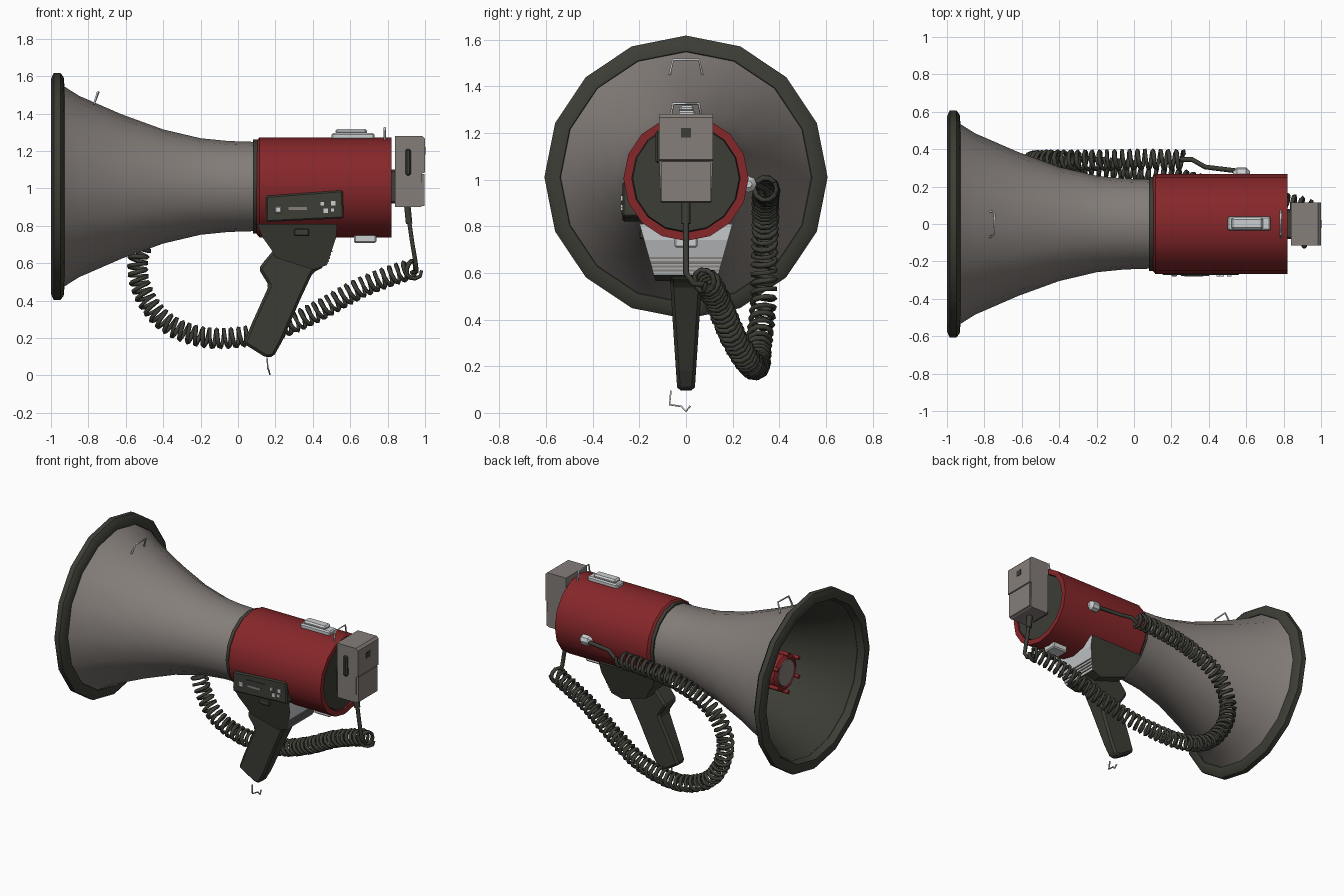
import bpy, bmesh, math
from mathutils import Vector

if "Cube" in bpy.data.objects:
    bpy.data.objects.remove(bpy.data.objects["Cube"])

CZ = 1.01  # height of the horn axis


def mat(name, rgb):
    m = bpy.data.materials.new(name)
    m.diffuse_color = (*rgb, 1)
    m.use_nodes = True
    m.node_tree.nodes["Principled BSDF"].inputs["Base Color"].default_value = m.diffuse_color
    return m


GREY = mat("warm grey", (0.235, 0.21, 0.195))
DARK = mat("dark olive", (0.047, 0.047, 0.037))
RED = mat("red", (0.24, 0.02, 0.023))
SILVER = mat("silver", (0.60, 0.62, 0.63))


def finish(bm, name, mats, smooth=None, bevel=0, fix=True):
    if fix:
        bmesh.ops.recalc_face_normals(bm, faces=bm.faces)
    me = bpy.data.meshes.new(name)
    bm.to_mesh(me)
    bm.free()
    for m in mats:
        me.materials.append(m)
    ob = bpy.data.objects.new(name, me)
    bpy.context.collection.objects.link(ob)
    if bevel:
        b = ob.modifiers.new("bevel", 'BEVEL')
        b.width, b.segments, b.limit_method = bevel, 1, 'ANGLE'
    if smooth:
        bpy.ops.object.select_all(action='DESELECT')
        ob.select_set(True)
        bpy.context.view_layer.objects.active = ob
        bpy.ops.object.shade_smooth_by_angle(angle=math.radians(smooth))
    return ob


def lathe(name, prof, mats, n=16, closed=False, caps=False, split=None, smooth=35, cy=0, cz=CZ):
    """Spin (x, radius) points round the x axis; rows from index split use mats[1]."""
    bm = bmesh.new()
    rings = [[bm.verts.new((x, cy + r * math.sin(2 * math.pi * k / n), cz + r * math.cos(2 * math.pi * k / n)))
              for k in range(n)] for x, r in prof]
    for i in range(len(rings) if closed else len(rings) - 1):
        a, b = rings[i], rings[(i + 1) % len(rings)]
        for k in range(n):
            f = bm.faces.new((a[k], a[(k + 1) % n], b[(k + 1) % n], b[k]))
            f.material_index = int(split is not None and i >= split)
    if caps:
        bm.faces.new(rings[0])
        bm.faces.new(rings[-1])
    return finish(bm, name, mats, smooth)


def box(name, lo, hi, m, bevel=0):
    bm = bmesh.new()
    bmesh.ops.create_cube(bm, size=1)
    for v in bm.verts:
        v.co = [(a + b) / 2 + c * (b - a) for a, b, c in zip(lo, hi, v.co)]
    return finish(bm, name, [m], bevel=bevel)


def prism(name, outline, width, mats, bevel=0, rule=None, y0=None):
    """Extrude an (x, z) outline across y; width(z) gives the half width."""
    bm = bmesh.new()
    a = [bm.verts.new((x, -width(z), z)) for x, z in outline]
    b = [bm.verts.new((x, width(z) if y0 is None else y0, z)) for x, z in outline]
    bm.faces.new(a)
    bm.faces.new(b[::-1])
    n = len(a)
    for i in range(n):
        bm.faces.new((a[i], b[i], b[(i + 1) % n], a[(i + 1) % n]))
    bmesh.ops.recalc_face_normals(bm, faces=bm.faces)
    if rule:
        for f in bm.faces:
            f.material_index = int(rule(f))
    return finish(bm, name, mats, bevel=bevel)


def tube(name, pts, r, m, res=0):
    cu = bpy.data.curves.new(name, 'CURVE')
    cu.dimensions, cu.bevel_depth, cu.bevel_resolution, cu.use_fill_caps = '3D', r, res, True
    sp = cu.splines.new('POLY')
    sp.points.add(len(pts) - 1)
    for p, q in zip(sp.points, pts):
        p.co = (*q, 1)
    cu.materials.append(m)
    ob = bpy.data.objects.new(name, cu)
    bpy.context.collection.objects.link(ob)
    return ob


# Horn: grey shell outside, dark inside
outer = [(0.11, 0.238), (-0.05, 0.243), (-0.2, 0.258), (-0.4, 0.305), (-0.62, 0.385), (-0.85, 0.485), (-0.95, 0.548)]
inner = [(x, r - 0.015) for x, r in outer[::-1]]
lathe("horn", outer + inner, [GREY, DARK], split=len(outer) - 1, smooth=50)
lathe("horn_throat", [(0.09, 0.23), (0.1, 0.02)], [DARK], caps=True)
lathe("horn_rim", [(-0.995, 0.54), (-1.0, 0.575), (-0.985, 0.607), (-0.95, 0.607),
                   (-0.932, 0.585), (-0.928, 0.54), (-0.95, 0.525)], [DARK], closed=True, smooth=50)

# Red plug inside the horn with small fins
lathe("plug_stem", [(-0.62, 0.07), (0.09, 0.12)], [GREY], n=12, caps=True)
lathe("plug_cup", [(-0.60, 0.09), (-0.62, 0.125), (-0.76, 0.125), (-0.775, 0.10), (-0.765, 0.09)], [RED], n=12, caps=True)
lathe("plug_disc", [(-0.765, 0.092), (-0.772, 0.088)], [GREY], n=12, caps=True)
for k in range(6):
    a = k * math.pi / 3
    c = Vector((0, math.sin(a), math.cos(a)))
    o = Vector((0, 0, CZ))
    tube(f"plug_fin_{k}", [o + c * 0.13 + Vector((x, 0, 0)) for x in (-0.79, -0.61)], 0.015, RED)

# Red body, collar and rear disc
lathe("collar", [(0.08, 0.235), (0.08, 0.25), (0.105, 0.25), (0.105, 0.235)], [DARK], closed=True)
lathe("body", [(0.1, 0.235), (0.1, 0.25), (0.115, 0.268), (0.82, 0.268), (0.82, 0.232), (0.79, 0.232)], [RED], cz=1.005)
lathe("rear_disc", [(0.79, 0.232), (0.812, 0.228)], [DARK], caps=True, cz=1.005)

# Side control panel with buttons
prism("control_panel", [(0.15, 0.96), (0.56, 0.99), (0.565, 0.84), (0.15, 0.82)], lambda z: 0.273, [DARK], 0.008, y0=-0.18)
prism("panel_display", [(0.25, 0.93), (0.40, 0.935), (0.40, 0.855), (0.25, 0.85)], lambda z: 0.277, [DARK], y0=-0.26)
box("display_slot", (0.27, -0.28, 0.885), (0.37, -0.27, 0.9), GREY)
for i, (x, z, s) in enumerate([(0.215, 0.885, 0.017), (0.45, 0.917, 0.009), (0.51, 0.92, 0.012),
                               (0.47, 0.88, 0.012), (0.505, 0.885, 0.008)]):
    box(f"button_{i}", (x - s, -0.28, z - s), (x + s, -0.27, z + s), SILVER, 0.005 if i == 0 else 0)

# Bracket under the body (rear face grey) and pistol grip
bw = lambda z: 0.135 + (z - 0.58) * 0.28
prism("bracket", [(0.1, 0.81), (0.53, 0.81), (0.525, 0.74), (0.475, 0.59), (0.40, 0.565), (0.2, 0.63), (0.18, 0.67), (0.13, 0.74)],
      bw, [DARK, SILVER], rule=lambda f: f.normal.x > 0.8)
for i in range(4):
    z = 0.605 + 0.018 * i
    x = 0.475 + (z - 0.59) / 3
    box(f"bracket_stripe_{i}", (x - 0.02, -bw(z), z), (x + 0.006, bw(z), z + 0.009), GREY)
box("bracket_switch", (0.30, -0.2, 0.745), (0.38, -0.1, 0.785), DARK, 0.006)
prism("grip", [(0.19, 0.67), (0.48, 0.67), (0.46, 0.58), (0.40, 0.55), (0.33, 0.40), (0.235, 0.18), (0.19, 0.10), (0.15, 0.095),
               (0.03, 0.17), (0.07, 0.27), (0.165, 0.48), (0.11, 0.57), (0.14, 0.61)],
      lambda z: 0.037 + 0.055 * min(1, (z - 0.09) / 0.5) ** 1.0 * 0.6, [DARK], 0.014)

# Strap clips and wire loops
box("top_clip", (0.50, -0.035, 1.26), (0.73, 0.04, 1.295), SILVER, 0.008)
box("top_clip_cap", (0.52, -0.03, 1.29), (0.69, 0.035, 1.318), SILVER, 0.01)
box("bottom_clip", (0.62, -0.05, 0.708), (0.74, 0.05, 0.76), SILVER, 0.008)
tube("rear_loop", [(0.785, -0.07, 1.25), (0.785, -0.055, 1.325), (0.785, 0.055, 1.325), (0.785, 0.07, 1.25)], 0.006, SILVER)
tube("horn_loop", [(-0.77, -0.07, 1.45), (-0.75, -0.055, 1.515), (-0.745, 0.055, 1.515), (-0.77, 0.07, 1.45)], 0.006, SILVER)
tube("grip_loop", [(0.155, -0.065, 0.095), (0.16, -0.07, 0.035), (0.165, -0.02, 0.028), (0.17, 0.0, 0.006), (0.165, 0.018, 0.03)], 0.005, SILVER)

# Hand microphone docked on the rear
box("mic_dock", (0.80, -0.08, 0.92), (0.85, 0.08, 1.10), DARK, 0.01)
prism("mic_body", [(0.84, 1.28), (0.985, 1.28), (1.0, 1.265), (1.0, 1.085), (0.985, 1.08), (0.985, 0.905), (0.975, 0.9), (0.84, 0.9)],
      lambda z: 0.115 if z > 1.07 else 0.108, [GREY])
box("mic_lower_face", (0.98, -0.105, 0.905), (0.997, 0.105, 1.078), GREY)
box("mic_button", (0.895, -0.13, 1.07), (0.925, -0.1, 1.21), DARK, 0.008)
box("mic_stud", (0.99, -0.022, 1.18), (1.003, 0.022, 1.22), DARK)
tube("mic_strain_relief", [(0.905, 0, 0.91), (0.915, 0, 0.81)], 0.02, DARK, 1)
tube("mic_cord", [(0.91, 0, 0.86), (0.93, 0, 0.72), (0.95, 0.0, 0.60), (0.955, 0.03, 0.555), (0.93, 0.08, 0.55)], 0.013, DARK, 1)

# Coiled cord: helix wound round a smooth path
keys = [Vector(p) for p in [(0.95, 0.05, 0.56), (0.90, 0.09, 0.56), (0.66, 0.14, 0.47), (0.40, 0.20, 0.33), (0.15, 0.26, 0.23),
                            (-0.15, 0.30, 0.20), (-0.38, 0.31, 0.28), (-0.51, 0.33, 0.45), (-0.53, 0.335, 0.64),
                            (-0.42, 0.34, 0.81), (-0.2, 0.34, 0.91), (0.05, 0.345, 0.95), (0.27, 0.34, 0.96)]]
path = []
for i in range(len(keys) - 1):
    p0, p1, p2, p3 = keys[max(i - 1, 0)], keys[i], keys[i + 1], keys[min(i + 2, len(keys) - 1)]
    for s in range(60):
        t = s / 60
        path.append(0.5 * (2 * p1 + (p2 - p0) * t + (2 * p0 - 5 * p1 + 4 * p2 - p3) * t * t
                           + (3 * p1 - p0 - 3 * p2 + p3) * t ** 3))
helix, n, ang, acc = [], Vector((0, 1, 0)), 0.0, 0.0
PITCH, STEP = 0.041, 0.0041
for a, b in zip(path, path[1:]):
    d = b - a
    t = d.normalized()
    n = (n - t * n.dot(t)).normalized()
    while acc < d.length:
        helix.append(a + t * acc + 0.048 * (n * math.cos(ang) + t.cross(n) * math.sin(ang)))
        ang += 2 * math.pi * STEP / PITCH
        acc += STEP
    acc -= d.length
tube("coiled_cord", helix, 0.0125, DARK)
tube("cord_lead", [(0.25, 0.345, 0.93), (0.31, 0.345, 0.96), (0.38, 0.305, 0.975), (0.58, 0.28, 0.98)], 0.013, DARK, 1)
lathe("cord_socket", [(0.53, 0.018), (0.55, 0.035), (0.60, 0.035), (0.62, 0.015)], [SILVER], n=8, caps=True, cy=0.268, cz=0.98)
